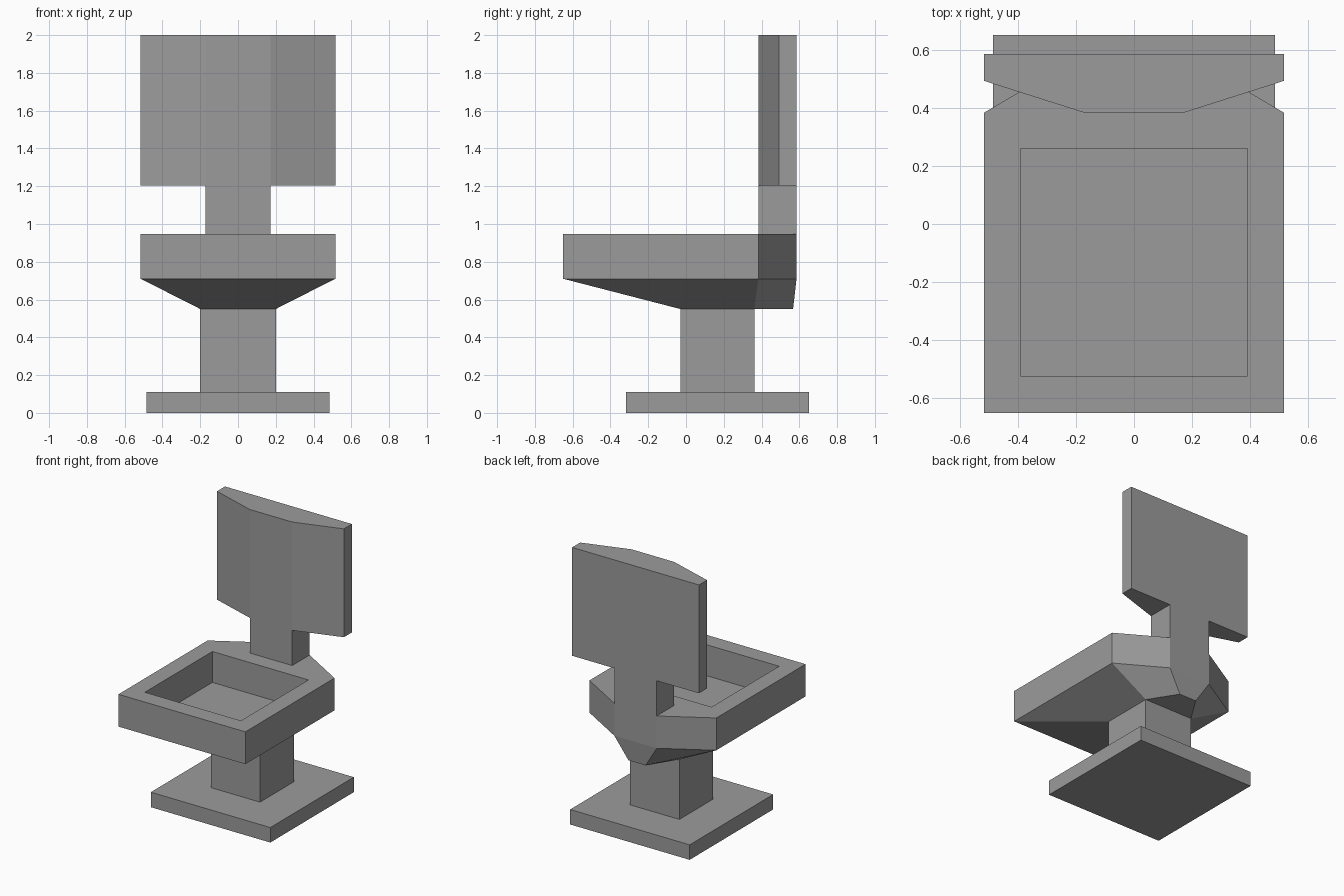
import bpy
import bmesh

cube = bpy.data.objects.get("Cube")
if cube:
    bpy.data.objects.remove(cube, do_unlink=True)

grey = bpy.data.materials.new("mid_grey")
grey.use_nodes = True
colour = (0.33, 0.33, 0.33, 1)
grey.diffuse_color = colour
grey.node_tree.nodes["Principled BSDF"].inputs["Base Color"].default_value = colour


def mirrored(half):
    """Complete a right-hand outline (front to back) into a closed loop."""
    return half + [(-x, y) for x, y in reversed(half)]


def ring(bm, outline, z):
    return [bm.verts.new((x, y, z)) for x, y in outline]


def bridge(bm, low, high):
    n = len(low)
    for i in range(n):
        j = (i + 1) % n
        bm.faces.new((low[i], low[j], high[j], high[i]))


def finish(name, bm):
    bmesh.ops.recalc_face_normals(bm, faces=bm.faces)
    mesh = bpy.data.meshes.new(name)
    bm.to_mesh(mesh)
    bm.free()
    mesh.materials.append(grey)
    obj = bpy.data.objects.new(name, mesh)
    bpy.context.collection.objects.link(obj)
    return obj


def prism(name, half, z0, z1):
    bm = bmesh.new()
    low = ring(bm, mirrored(half), z0)
    high = ring(bm, mirrored(half), z1)
    bridge(bm, low, high)
    bm.faces.new(low)
    bm.faces.new(high)
    return finish(name, bm)


# Foot plate and pedestal
prism("foot_plate", [(0.485, -0.318), (0.485, 0.65)], 0, 0.11)
prism("pedestal", [(0.2, -0.03), (0.2, 0.362)], 0.11, 0.55)

# Seat: tapered underside, straight rim, chamfered back corners, sunken well
seat_outline = mirrored([(0.515, -0.65), (0.515, 0.383), (0.172, 0.585)])
under_outline = mirrored([(0.2, -0.03), (0.2, 0.362), (0.07, 0.567)])
well_outline = mirrored([(0.39, -0.523), (0.39, 0.26)])
bm = bmesh.new()
under = ring(bm, under_outline, 0.55)
rim_low = ring(bm, seat_outline, 0.71)
rim = ring(bm, seat_outline, 0.947)
well = ring(bm, well_outline, 0.947)
well_floor = ring(bm, well_outline, 0.72)
bm.faces.new(under)
bridge(bm, under, rim_low)
bridge(bm, rim_low, rim)
bridge(bm, well_floor, well)
bm.faces.new(well_floor)
# Rim top around the well: right, back, left, front
bm.faces.new((rim[0], rim[1], well[1], well[0]))
bm.faces.new((*rim[1:5], well[2], well[1]))
bm.faces.new((rim[4], rim[5], well[3], well[2]))
bm.faces.new((rim[5], rim[0], well[0], well[3]))
finish("seat", bm)

# Back support and faceted backrest
prism("back_support", [(0.172, 0.383), (0.172, 0.585)], 0.947, 1.205)
prism("backrest", [(0.172, 0.383), (0.515, 0.492), (0.515, 0.585)], 1.205, 2)
